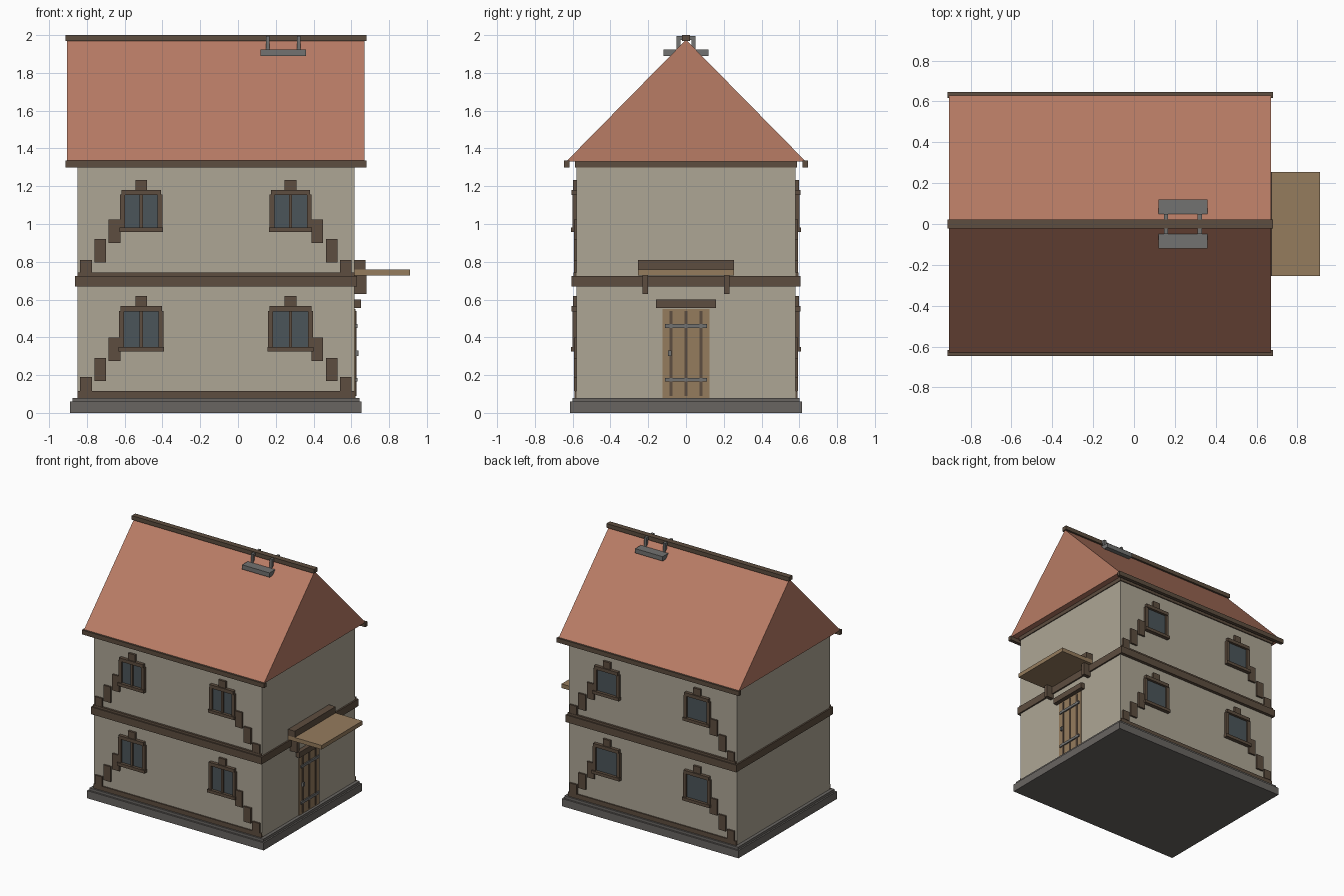
import bpy, bmesh

if "Cube" in bpy.data.objects:
    bpy.data.objects.remove(bpy.data.objects["Cube"])

def material(name, r, g, b):
    m = bpy.data.materials.new(name)
    m.diffuse_color = (r, g, b, 1)
    m.use_nodes = True
    m.node_tree.nodes["Principled BSDF"].inputs["Base Color"].default_value = m.diffuse_color
    return m

PLASTER = material("plaster", 0.42, 0.38, 0.30)
TIMBER = material("dark_timber", 0.11, 0.075, 0.05)
WOOD = material("light_wood", 0.30, 0.20, 0.11)
ROOF = material("roof_tile", 0.48, 0.20, 0.13)
GLASS = material("glass", 0.07, 0.09, 0.10)
STONE = material("stone", 0.14, 0.13, 0.12)
IRON = material("iron", 0.17, 0.17, 0.165)
CX = -0.117          # house centre line along x
WX, WY = 0.734, 0.58  # wall half sizes

def finish(name, bm, mat):
    bmesh.ops.recalc_face_normals(bm, faces=bm.faces)
    me = bpy.data.meshes.new(name)
    bm.to_mesh(me)
    bm.free()
    me.materials.append(mat)
    ob = bpy.data.objects.new(name, me)
    bpy.context.collection.objects.link(ob)
    return ob

def box(name, x, y, z, mat):
    """Box from (min, max) pairs."""
    bm = bmesh.new()
    bmesh.ops.create_cube(bm, size=1)
    for v in bm.verts:
        v.co = [(a + b) / 2 + c * abs(b - a) for (a, b), c in zip((x, y, z), v.co)]
    return finish(name, bm, mat)

def centred(name, hx, hy, z, mat):
    return box(name, (CX - hx, CX + hx), (-hy, hy), z, mat)

# foundation, walls and encircling beams
centred("plinth", 0.772, 0.615, (0, 0.06), STONE)
centred("plinth_step", 0.76, 0.602, (0.06, 0.08), STONE)
centred("walls", WX, WY, (0.08, 1.31), PLASTER)
centred("floor_beam", 0.746, 0.592, (0.668, 0.725), TIMBER)
centred("wall_plate", 0.741, 0.588, (1.30, 1.335), TIMBER)

# solid gable roof
bm = bmesh.new()
tri = [bm.verts.new((CX - 0.788, y, z)) for y, z in ((-0.635, 1.33), (0.635, 1.33), (0, 1.975))]
face = bm.faces.new(tri)
ext = bmesh.ops.extrude_face_region(bm, geom=[face], use_keep_orig=True)
bmesh.ops.translate(bm, vec=(1.576, 0, 0),
                    verts=[v for v in ext["geom"] if isinstance(v, bmesh.types.BMVert)])
finish("roof", bm, ROOF)
centred("ridge_beam", 0.797, 0.022, (1.968, 2.0), TIMBER)

# details on both long sides
for s, side in ((-1, "front"), (1, "back")):
    def panel(name, x0, x1, z0, z1, out, mat=TIMBER):
        return box(f"{side}_{name}", (x0, x1), (s * (WY - 0.01), s * out), (z0, z1), mat)

    box(f"{side}_eave_beam", (CX - 0.797, CX + 0.797), (s * 0.617, s * 0.645), (1.30, 1.335), TIMBER)
    panel("sill_beam", CX - WX, CX + WX, 0.075, 0.115, 0.59)
    panel("floor_beam_face", CX - 0.746, CX + 0.746, 0.668, 0.725, 0.605)
    panel("floor_beam_cap", CX - 0.734, CX + 0.734, 0.72, 0.742, 0.596)

    # (bottom, top of frame, half width, stepped block heights)
    floors = ((0.325, 0.565, 0.118, ((0.115, 0.19), (0.17, 0.29), (0.275, 0.40))),
              (0.957, 1.18, 0.112, ((0.742, 0.81), (0.795, 0.92), (0.90, 1.025))))
    for z0, z1, h, steps in floors:
        for m in (-1, 1):
            wx = CX + m * 0.395
            panel("glass", wx - h + 0.02, wx + h - 0.02, z0 + 0.02, z1 - 0.02, 0.587, GLASS)
            for e in (-1, 1):
                a, b = sorted((wx + e * h, wx + e * (h - 0.026)))
                panel("window_jamb", a, b, z0 + 0.02, z1 - 0.025, 0.6)
            panel("window_sill", wx - h - 0.003, wx + h + 0.003, z0, z0 + 0.024, 0.61)
            panel("window_lintel", wx - h + 0.008, wx + h - 0.008, z1 - 0.027, z1, 0.606)
            panel("keystone", wx - 0.031, wx + 0.031, z1 - 0.005, z1 + 0.053, 0.597)
            if s < 0:
                panel("mullion", wx - 0.009, wx + 0.009, z0 + 0.02, z1 - 0.025, 0.597)
            # stepped brace blocks
            for d, (b0, b1) in zip((0.688, 0.613, 0.537), steps):
                bx = CX + m * d
                panel("brace_block", bx - 0.031, bx + 0.031, b0, b1, 0.594)

    # roof-ridge fitting
    box(f"{side}_ridge_plate", (0.12, 0.36), (s * 0.048, s * 0.12), (1.89, 1.925), IRON)
    for px in (0.157, 0.322):
        box(f"{side}_hanger", (px - 0.01, px + 0.01), (s * 0.02, s * 0.046), (1.975, 1.995), IRON)
        box(f"{side}_hanger_leg", (px - 0.01, px + 0.01), (s * 0.03, s * 0.05), (1.915, 1.995), IRON)

# door on the right end
R = CX + WX
def on_end(name, y0, y1, z0, z1, out, mat=TIMBER):
    return box(name, (R - 0.01, R + out), (y0, y1), (z0, z1), mat)

on_end("door", -0.125, 0.125, 0.08, 0.55, 0.006, WOOD)
on_end("door_lintel", -0.16, 0.16, 0.555, 0.60, 0.034)
for y in (-0.08, 0, 0.08):
    on_end("door_batten", y - 0.008, y + 0.008, 0.09, 0.54, 0.011)
for z in (0.175, 0.46):
    on_end("door_strap", -0.112, 0.112, z - 0.01, z + 0.01, 0.016, IRON)
on_end("door_handle", -0.095, -0.078, 0.30, 0.33, 0.022, IRON)

# canopy with rail and brackets
on_end("canopy", -0.255, 0.255, 0.728, 0.76, 0.293, WOOD)
on_end("canopy_rail", -0.255, 0.255, 0.76, 0.81, 0.058)
for y in (-0.215, 0.215):
    on_end("canopy_bracket", y - 0.015, y + 0.015, 0.63, 0.73, 0.062)
